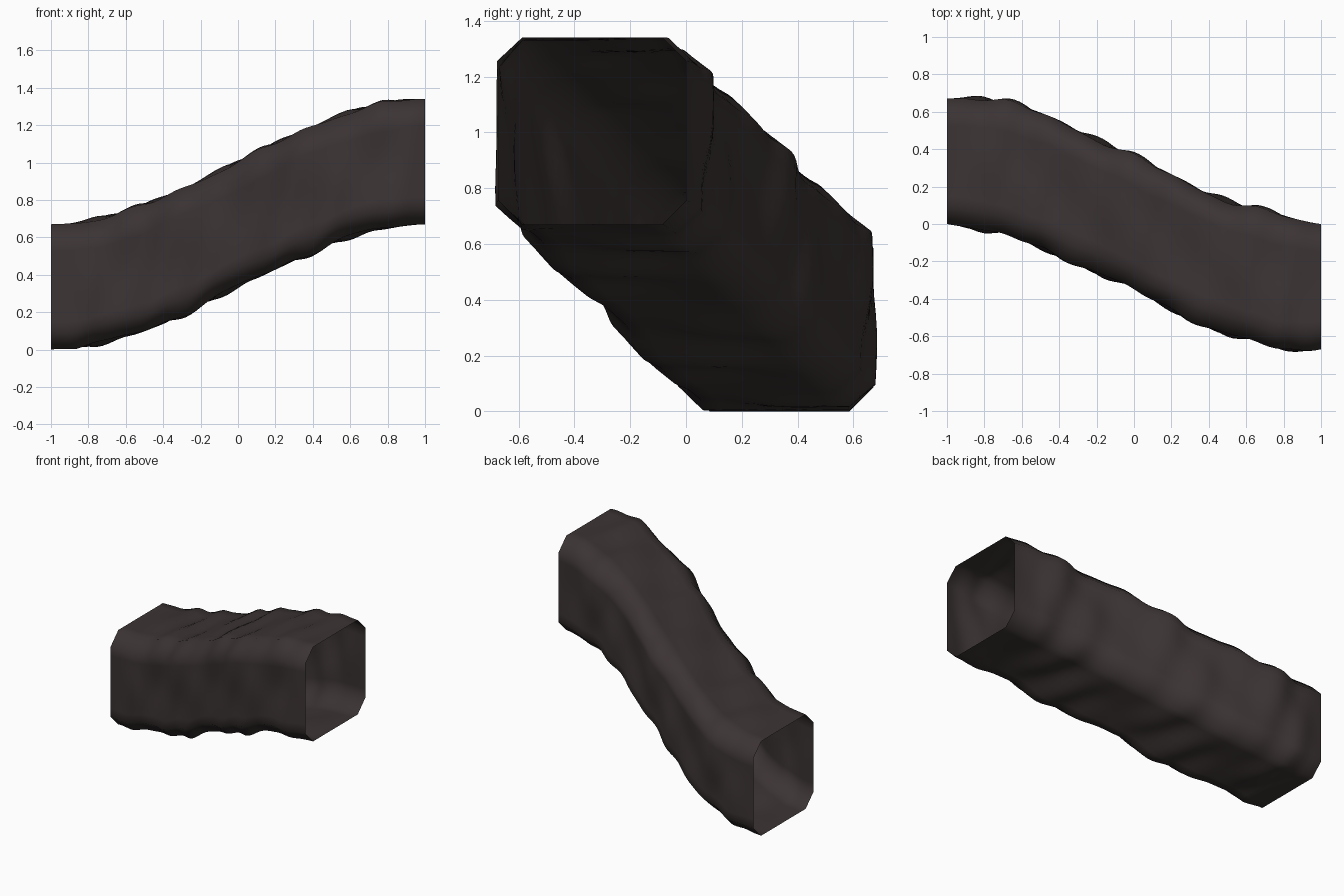
import bpy, bmesh, math
from mathutils import Vector

if "Cube" in bpy.data.objects:
    bpy.data.objects.remove(bpy.data.objects["Cube"])

R, C = 0.335, 0.085          # half size and corner chamfer of the cross-section
RINGS, STEPS = 72, 8
K = 3 * math.pi              # rock relief repeats three times along the tunnel

# Chamfered square profile in the (y, z) plane
a = R - C
corners = [(R, -a), (R, a), (a, R), (-a, R), (-R, a), (-R, -a), (-a, -R), (a, -R)]
profile = []
for i, p in enumerate(corners):
    q = corners[(i + 1) % 8]
    n = STEPS if i % 2 == 0 else 2
    for s in range(n):
        profile.append(Vector(p).lerp(Vector(q), s / n))


def relief(x, ang):
    """Gentle rocky bumps, zero at the open ends."""
    fade = min(1, (1 - abs(x)) / 0.22)
    d = 0.010 * math.cos(K * (x - 0.04)) * math.cos(ang - 0.5)
    d += 0.008 * math.sin(2 * K * x + 3 * ang)
    d += 0.007 * math.cos(K * x - 4 * ang + 1.0)
    d += 0.005 * math.sin(3 * K * x + 2 * ang + 0.6)
    # broad dent in the middle of the front wall
    d -= 0.02 * max(0, math.cos(K * x)) ** 2 * max(0, -math.cos(ang)) ** 6
    return d * fade, fade


# Tunnel shell swept along an S-curve that rises and drifts forward
bm = bmesh.new()
rings = []
for i in range(RINGS + 1):
    t = i / RINGS
    x = 2 * t - 1
    s = t * t * (3 - 2 * t)
    cy, cz = R - 2 * R * s, R + 2 * R * s
    ring = []
    for p in profile:
        d, fade = relief(x, math.atan2(p.y, p.x))
        v = p + p.normalized() * d
        y = v.x * (1 + 0.07 * fade)
        z = max(0.003, cz + v.y)
        ring.append(bm.verts.new((x, cy + y, z if i else cz + p.y)))
    rings.append(ring)
m = len(profile)
for r0, r1 in zip(rings, rings[1:]):
    for j in range(m):
        k = (j + 1) % m
        bm.faces.new((r0[j], r0[k], r1[k], r1[j]))
bmesh.ops.recalc_face_normals(bm, faces=bm.faces)
for f in bm.faces:
    f.smooth = True
mesh = bpy.data.meshes.new("tunnel_shell")
bm.to_mesh(mesh)
bm.free()

rock = bpy.data.materials.new("dark brown rock")
rock.diffuse_color = (0.045, 0.034, 0.034, 1)
rock.use_nodes = True
rock.node_tree.nodes["Principled BSDF"].inputs["Base Color"].default_value = rock.diffuse_color
mesh.materials.append(rock)
bpy.context.collection.objects.link(bpy.data.objects.new("tunnel_shell", mesh))
